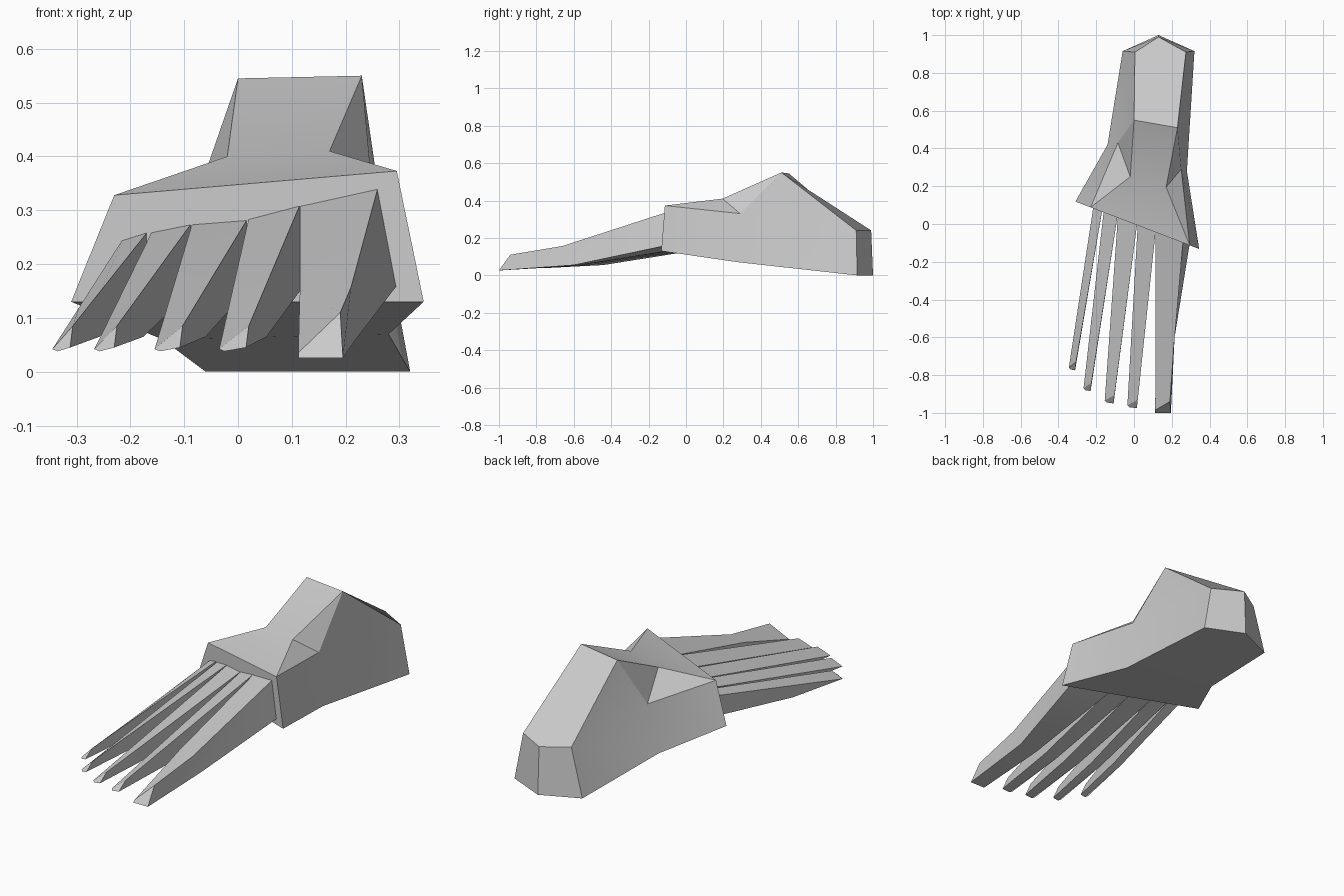
import bpy, bmesh, math
from mathutils import Vector

old = bpy.data.objects.get("Cube")
if old:
    bpy.data.objects.remove(old, do_unlink=True)

# One grey for the whole model
GREY = (0.6, 0.6, 0.6, 1.0)
grey = bpy.data.materials.new("plain grey")
grey.use_nodes = True
grey.diffuse_color = GREY
grey.node_tree.nodes["Principled BSDF"].inputs["Base Color"].default_value = GREY


def make_part(name, points, faces):
    """Build an object from named points and faces listed by point name."""
    bm = bmesh.new()
    verts = {key: bm.verts.new(co) for key, co in points.items()}
    for face in faces:
        bm.faces.new([verts[key] for key in face])
    bmesh.ops.recalc_face_normals(bm, faces=bm.faces)
    mesh = bpy.data.meshes.new(name)
    bm.to_mesh(mesh)
    bm.free()
    mesh.materials.append(grey)
    obj = bpy.data.objects.new(name, mesh)
    bpy.context.collection.objects.link(obj)
    bpy.ops.object.select_all(action="DESELECT")
    obj.select_set(True)
    bpy.context.view_layer.objects.active = obj
    bpy.ops.object.shade_smooth_by_angle(angle=math.radians(20))
    return obj


def front_y(x):
    """Depth of the slanted front face of the foot."""
    return -0.383 * x


# Foot: suffix _a is the outer side (-x), _b the inner side (+x)
foot = {
    "toe_base_a": (-0.31, front_y(-0.31), 0.13),
    "toe_base_b": (0.345, front_y(0.345), 0.13),
    "knuckle_a": (-0.23, front_y(-0.23), 0.328),
    "knuckle_b": (0.295, front_y(0.295), 0.373),
    "arch_a": (-0.14, 0.42, 0.06),
    "arch_b": (0.28, 0.28, 0.07),
    "side_a": (-0.085, 0.43, 0.30),
    "side_b": (0.25, 0.29, 0.33),
    "instep_a": (-0.02, 0.25, 0.40),
    "instep_b": (0.17, 0.195, 0.41),
    "ankle_a": (0.0, 0.55, 0.545),
    "ankle_b": (0.23, 0.51, 0.55),
    "sole_a": (-0.06, 0.915, 0.0),
    "sole_b": (0.32, 0.915, 0.0),
    "heel_a": (0.005, 0.91, 0.24),
    "heel_b": (0.275, 0.91, 0.24),
    "sole_mid": (0.13, 1.0, 0.0),
    "heel_mid": (0.13, 0.99, 0.24),
}

foot_faces = [
    ("toe_base_a", "knuckle_a", "knuckle_b", "toe_base_b"),
    ("knuckle_a", "instep_a", "instep_b", "knuckle_b"),
    ("instep_a", "ankle_a", "ankle_b", "instep_b"),
    ("ankle_a", "heel_a", "heel_mid", "heel_b", "ankle_b"),
    ("toe_base_a", "toe_base_b", "arch_b", "arch_a"),
    ("arch_a", "arch_b", "sole_b", "sole_mid", "sole_a"),
]
# The two sides share one layout
side_layout = [
    ("toe_base", "arch", "side", "knuckle"),
    ("knuckle", "side", "instep"),
    ("instep", "side", "ankle"),
    ("side", "heel", "ankle"),
    ("arch", "sole", "heel", "side"),
]
for suffix in ("_a", "_b"):
    foot_faces += [tuple(key + suffix for key in face) for face in side_layout]
    foot_faces.append(("sole" + suffix, "sole_mid", "heel_mid", "heel" + suffix))
make_part("foot", foot, foot_faces)


def make_toe(name, rings):
    """Loft four-cornered rings from root to tip and cap both ends."""
    points = {(r, c): co for r, ring in enumerate(rings) for c, co in enumerate(ring)}
    last = len(rings) - 1
    faces = [[(end, c) for c in range(4)] for end in (0, last)]
    for r in range(last):
        for c in range(4):
            n = (c + 1) % 4
            faces.append([(r, c), (r, n), (r + 1, n), (r + 1, c)])
    make_part(name, points, faces)


def root_point(x, z):
    return Vector((x, front_y(x) + 0.01, z))


# Small toes: root x pair, root top z pair, tip x pair, tip y
small_toes = {
    "second_toe": ((0.02, 0.115), (0.285, 0.31), (-0.035, 0.02), -0.96),
    "third_toe": ((-0.085, 0.017), (0.275, 0.283), (-0.155, -0.103), -0.935),
    "fourth_toe": ((-0.16, -0.087), (0.26, 0.275), (-0.267, -0.225), -0.87),
    "little_toe": ((-0.215, -0.168), (0.245, 0.26), (-0.345, -0.307), -0.76),
}
for name, ((xa, xb), (za, zb), (ta, tb), ty) in small_toes.items():
    root = [root_point(xa, za), root_point(xb, zb),
            root_point(xb, 0.15), root_point(xa, 0.14)]
    tip = [Vector((ta, ty, 0.042)), Vector((tb, ty + 0.03, 0.085)),
           Vector((tb - 0.005, ty - 0.015, 0.045)), Vector((ta + 0.01, ty - 0.01, 0.038))]
    # The underside bends near the ball of the toe
    middle = [a.lerp(b, 0.62) for a, b in zip(root, tip)]
    middle[2].z, middle[3].z = 0.065, 0.055
    make_toe(name, [root, middle, tip])

# Big toe, wider and bent on top as well
make_toe("big_toe", [
    [root_point(0.115, 0.31), root_point(0.26, 0.342),
     root_point(0.295, 0.16), root_point(0.115, 0.14)],
    [(0.115, -0.63, 0.153), (0.21, -0.66, 0.157),
     (0.215, -0.6, 0.055), (0.115, -0.6, 0.05)],
    [(0.112, -0.985, 0.035), (0.19, -0.94, 0.11),
     (0.195, -1.0, 0.026), (0.112, -1.0, 0.026)],
])
